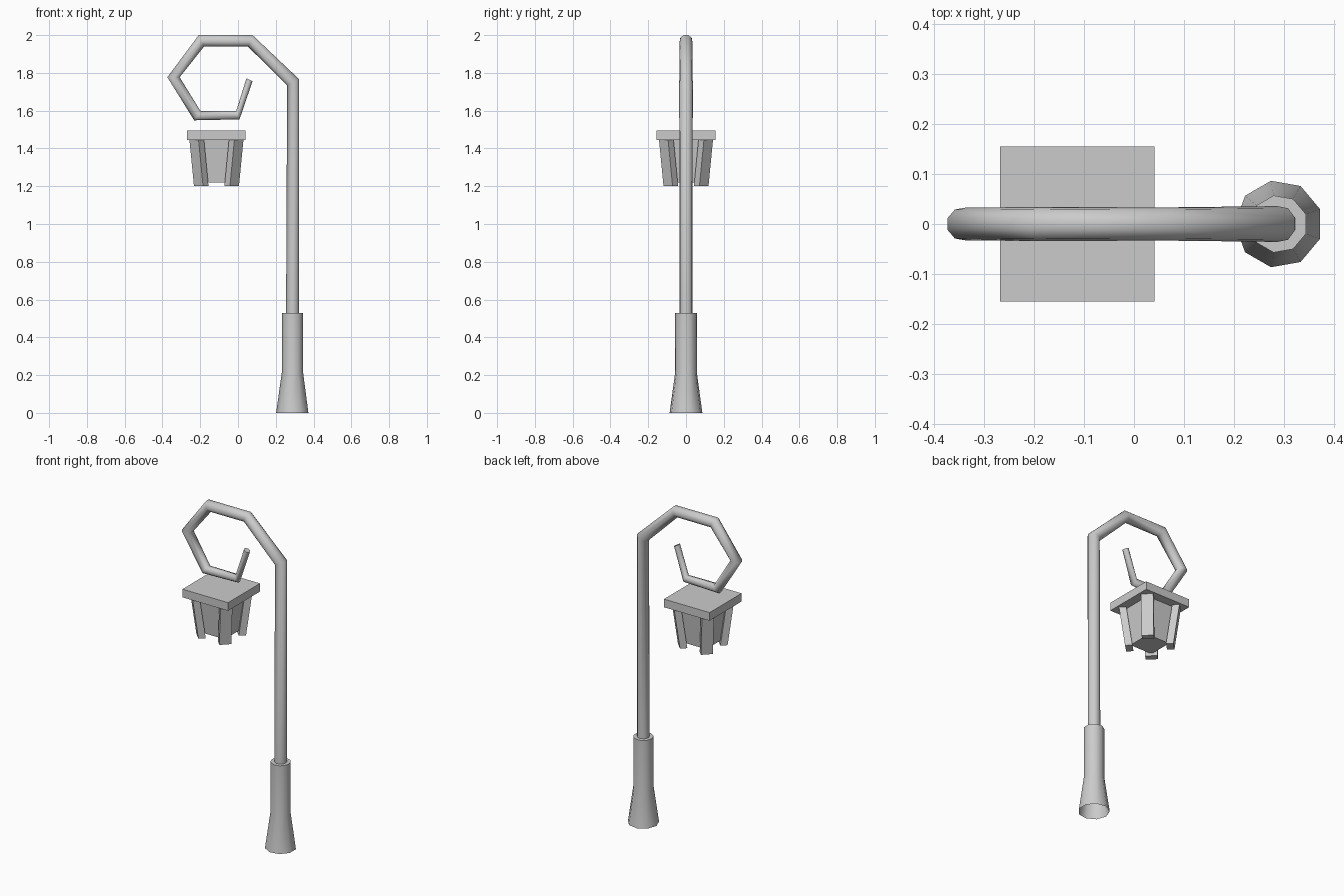
import bpy, bmesh, math
from mathutils import Vector

cube = bpy.data.objects.get("Cube")
if cube:
    bpy.data.objects.remove(cube, do_unlink=True)

grey = bpy.data.materials.new("grey_metal")
grey.use_nodes = True
COLOUR = (0.6, 0.6, 0.6, 1)
grey.diffuse_color = COLOUR
grey.node_tree.nodes["Principled BSDF"].inputs["Base Color"].default_value = COLOUR

SIDES = 9
POST_X = 0.29
LAMP_X = -0.114


def finish(bm, name):
    bmesh.ops.recalc_face_normals(bm, faces=bm.faces)
    mesh = bpy.data.meshes.new(name)
    bm.to_mesh(mesh)
    bm.free()
    mesh.materials.append(grey)
    obj = bpy.data.objects.new(name, mesh)
    bpy.context.collection.objects.link(obj)
    return obj


def smooth(obj):
    bpy.ops.object.select_all(action='DESELECT')
    obj.select_set(True)
    bpy.context.view_layer.objects.active = obj
    bpy.ops.object.shade_smooth_by_angle(angle=math.radians(75))


def ring(bm, centre, outward, radius):
    """Nine-sided ring with a flat side facing outward."""
    verts = []
    for i in range(SIDES):
        a = math.tau * (i + 0.5) / SIDES
        verts.append(bm.verts.new(centre + outward * radius * math.cos(a)
                                  + Vector((0, radius * math.sin(a), 0))))
    return verts


def skin(bm, rings):
    for a, b in zip(rings, rings[1:]):
        for i in range(SIDES):
            j = (i + 1) % SIDES
            bm.faces.new((a[i], a[j], b[j], b[i]))


def frustum(bm, low, high, z0, z1):
    """Solid between two matching outlines at two heights."""
    a = [bm.verts.new((x, y, z0)) for x, y in low]
    b = [bm.verts.new((x, y, z1)) for x, y in high]
    bm.faces.new(a)
    bm.faces.new(b)
    for i in range(len(a)):
        j = (i + 1) % len(a)
        bm.faces.new((a[i], a[j], b[j], b[i]))


def square(half):
    return [(LAMP_X + sx * half, sy * half)
            for sx, sy in ((-1, -1), (1, -1), (1, 1), (-1, 1))]


# Flared base sleeve, open underneath, with a flat ledge on top
bm = bmesh.new()
right = Vector((1, 0, 0))
skin(bm, [ring(bm, Vector((POST_X, 0, z)), right, r) for z, r in
          ((0, 0.088), (0.215, 0.058), (0.528, 0.058), (0.528, 0.0355))])
smooth(finish(bm, "base_sleeve"))

# Post and tapering curl: outer and inner corner of each bend
bends = [((0.323, 1.767), (0.26, 1.735)),
         ((0.077, 2.0), (0.053, 1.939)),
         ((-0.208, 2.0), (-0.18, 1.939)),
         ((-0.374, 1.777), (-0.309, 1.777)),
         ((-0.232, 1.549), (-0.198, 1.597)),
         ((0.008, 1.554), (-0.01, 1.597)),
         ((0.077, 1.756), (0.045, 1.772))]
bm = bmesh.new()
rings = [ring(bm, Vector((POST_X, 0, 0.528)), right, 0.0355)]
for (ox, oz), (ix, iz) in bends:
    inner = Vector((ix, 0, iz))
    across = Vector((ox, 0, oz)) - inner
    radius = across.length / (1 + math.cos(math.pi / SIDES))
    outward = across.normalized()
    rings.append(ring(bm, inner + outward * radius, outward, radius))
skin(bm, rings)
bm.faces.new(rings[-1])
smooth(finish(bm, "post_and_curl"))

# Lantern cap and tapered body
bm = bmesh.new()
frustum(bm, square(0.155), square(0.155), 1.446, 1.496)
finish(bm, "lantern_cap")

bm = bmesh.new()
frustum(bm, square(0.076), square(0.1), 1.22, 1.446)
finish(bm, "lantern_body")

# Four leaning corner bars set on the diagonals
top = [(0.143, 0.095), (0.095, 0.143), (0.066, 0.114), (0.114, 0.066)]
LEAN = 0.024
for sx, side in ((1, "left"), (-1, "right")):
    for sy, end in ((-1, "front"), (1, "back")):
        bm = bmesh.new()
        high = [(LAMP_X + sx * x, sy * y) for x, y in top]
        low = [(x - sx * LEAN, y - sy * LEAN) for x, y in high]
        frustum(bm, low, high, 1.2, 1.446)
        finish(bm, f"lantern_bar_{end}_{side}")
